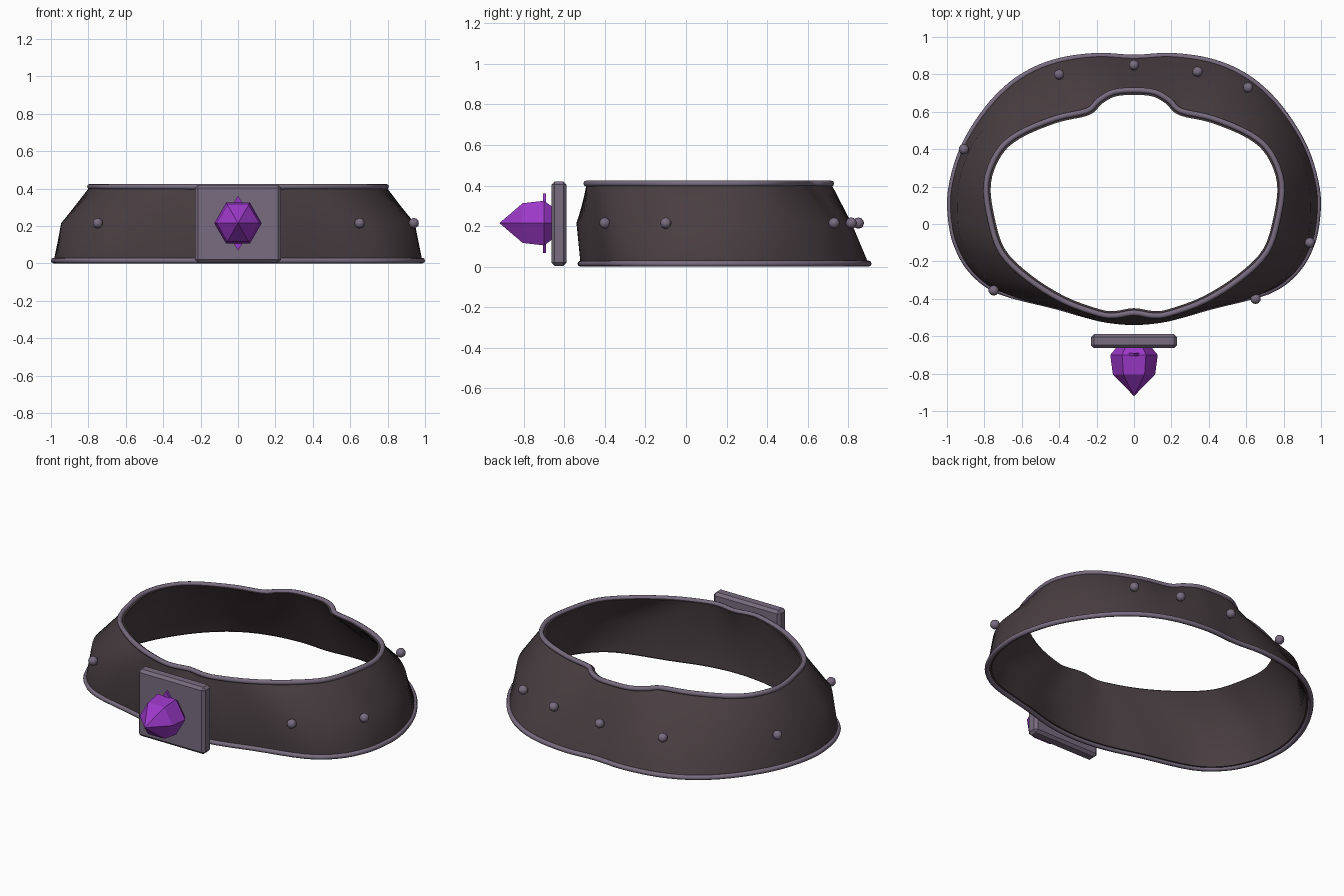
import bpy, bmesh, math
from mathutils import Vector, Matrix

if "Cube" in bpy.data.objects:
    bpy.data.objects.remove(bpy.data.objects["Cube"])


def material(name, rgb):
    m = bpy.data.materials.new(name)
    m.diffuse_color = (*rgb, 1)
    m.use_nodes = True
    m.node_tree.nodes["Principled BSDF"].inputs["Base Color"].default_value = m.diffuse_color
    return m


LEATHER = material("dark leather", (0.066, 0.048, 0.053))
METAL = material("dull purple metal", (0.19, 0.15, 0.215))
GEM = material("violet gem", (0.33, 0.04, 0.58))


def make(name, bm, mat, smooth=False):
    bmesh.ops.recalc_face_normals(bm, faces=bm.faces)
    for f in bm.faces:
        f.smooth = smooth
    me = bpy.data.meshes.new(name)
    bm.to_mesh(me)
    bm.free()
    me.materials.append(mat)
    ob = bpy.data.objects.new(name, me)
    bpy.context.collection.objects.link(ob)
    return ob


def smooth_loop(half, z, steps=4):
    """Mirror a half outline in x and round it with a closed Catmull-Rom spline."""
    p = [Vector((x, y, z)) for x, y in half]
    p += [Vector((-x, y, z)) for x, y in half[-2:0:-1]]
    n, out = len(p), []
    for i in range(n):
        a, b, c, d = (p[(i + k) % n] for k in (-1, 0, 1, 2))
        for s in range(steps):
            t = s / steps
            out.append(0.5 * (2 * b + (c - a) * t + (2 * a - 5 * b + 4 * c - d) * t**2
                              + (3 * b - a - 3 * c + d) * t**3))
    return out


# Half outlines of the band, from back centre to front centre
TOP = [(0, .715), (.11, .705), (.19, .66), (.25, .605), (.42, .565), (.62, .48), (.73, .38),
       (.79, .22), (.77, .03), (.71, -.15), (.57, -.29), (.38, -.41), (.19, -.48),
       (.1, -.49), (0, -.475)]
MID = [(0, .815), (.14, .815), (.27, .80), (.42, .76), (.59, .70), (.74, .58), (.86, .43),
       (.93, .25), (.945, .06), (.92, -.10), (.80, -.29), (.64, -.39), (.38, -.46),
       (.19, -.52), (0, -.54)]
LOW = [(0, .89), (.2, .90), (.41, .87), (.58, .80), (.72, .69), (.84, .54), (.93, .37),
       (.98, .18), (.98, .03), (.95, -.11), (.87, -.25), (.72, -.36), (.42, -.44),
       (.2, -.5), (0, -.52)]
low, mid, top = smooth_loop(LOW, .015), smooth_loop(MID, .215), smooth_loop(TOP, .41)

# Band: outer skin through three loops plus an inner skin set inwards
bm = bmesh.new()


def inset(loop, d):
    n = len(loop)
    res = []
    for i, p in enumerate(loop):
        t = (loop[(i + 1) % n] - loop[i - 1]).normalized()
        res.append(p + Vector((t.y, -t.x, 0)) * d)
    return res


THICK = 0.025
section = [low, mid, top] + [inset(l, THICK) for l in (top, mid, low)]
rings = [[bm.verts.new(p) for p in l] for l in section]
n = len(low)
for k in range(len(rings)):
    a, b = rings[k], rings[(k + 1) % len(rings)]
    for i in range(n):
        j = (i + 1) % n
        bm.faces.new((a[i], a[j], b[j], b[i]))
band = make("belt_band", bm, LEATHER, True)
bpy.context.view_layer.objects.active = band
band.select_set(True)
bpy.ops.object.shade_smooth_by_angle(angle=math.radians(40))


# Rims: round tubes along the band's edges
def rim(name, loop, r=0.015, sides=8):
    bm = bmesh.new()
    n, tube = len(loop), []
    for i, p in enumerate(loop):
        t = (loop[(i + 1) % n] - loop[i - 1]).normalized()
        side = Vector((t.y, -t.x, 0))
        tube.append([bm.verts.new(p + r * (side * math.cos(a) + Vector((0, 0, math.sin(a)))))
                     for a in (math.tau * k / sides for k in range(sides))])
    for i in range(n):
        a, b = tube[i], tube[(i + 1) % n]
        for k in range(sides):
            m = (k + 1) % sides
            bm.faces.new((a[k], a[m], b[m], b[k]))
    make(name, bm, METAL, True)


rim("bottom_rim", low)
rim("top_rim", top)

# Studs round the middle of the band
STUDS = [(-.91, .40), (-.40, .80), (0, .85), (.34, .815), (.61, .73),
         (.94, -.10), (.65, -.40), (-.75, -.355)]
for i, (x, y) in enumerate(STUDS):
    bm = bmesh.new()
    bmesh.ops.create_icosphere(bm, subdivisions=2, radius=0.028,
                               matrix=Matrix.Translation((x, y, .215)))
    make(f"stud_{i + 1}", bm, METAL, True)

# Buckle plate with chamfered edges
bm = bmesh.new()
bmesh.ops.create_cube(bm, size=1, matrix=Matrix.Translation((0, -.626, .212))
                      @ Matrix.Diagonal((.46, .074, .416, 1)))
bmesh.ops.bevel(bm, geom=bm.edges[:], offset=0.016, segments=1, affect='EDGES')
make("buckle_plate", bm, METAL)

# Gem: six-sided crystal pointing forwards
bm = bmesh.new()
rings = []
for y, r in ((-.655, .09), (-.70, .127), (-.805, .113)):
    rings.append([bm.verts.new((r * math.cos(k * math.pi / 3), y,
                                .215 + r * math.sin(k * math.pi / 3))) for k in range(6)])
tip = bm.verts.new((0, -.92, .215))
bm.faces.new(rings[0])
for k in range(6):
    m = (k + 1) % 6
    for a, b in zip(rings, rings[1:]):
        bm.faces.new((a[k], a[m], b[m], b[k]))
    bm.faces.new((rings[-1][k], rings[-1][m], tip))
make("gem", bm, GEM)

# Thin pointed setting behind the gem
bm = bmesh.new()
faces = [[bm.verts.new((x, y, .215 + z)) for x, z in ((0, .147), (.09, 0), (0, -.147), (-.09, 0))]
         for y in (-.69, -.706)]
for f in faces:
    bm.faces.new(f)
for k in range(4):
    m = (k + 1) % 4
    bm.faces.new((faces[0][k], faces[0][m], faces[1][m], faces[1][k]))
make("gem_points", bm, GEM)
